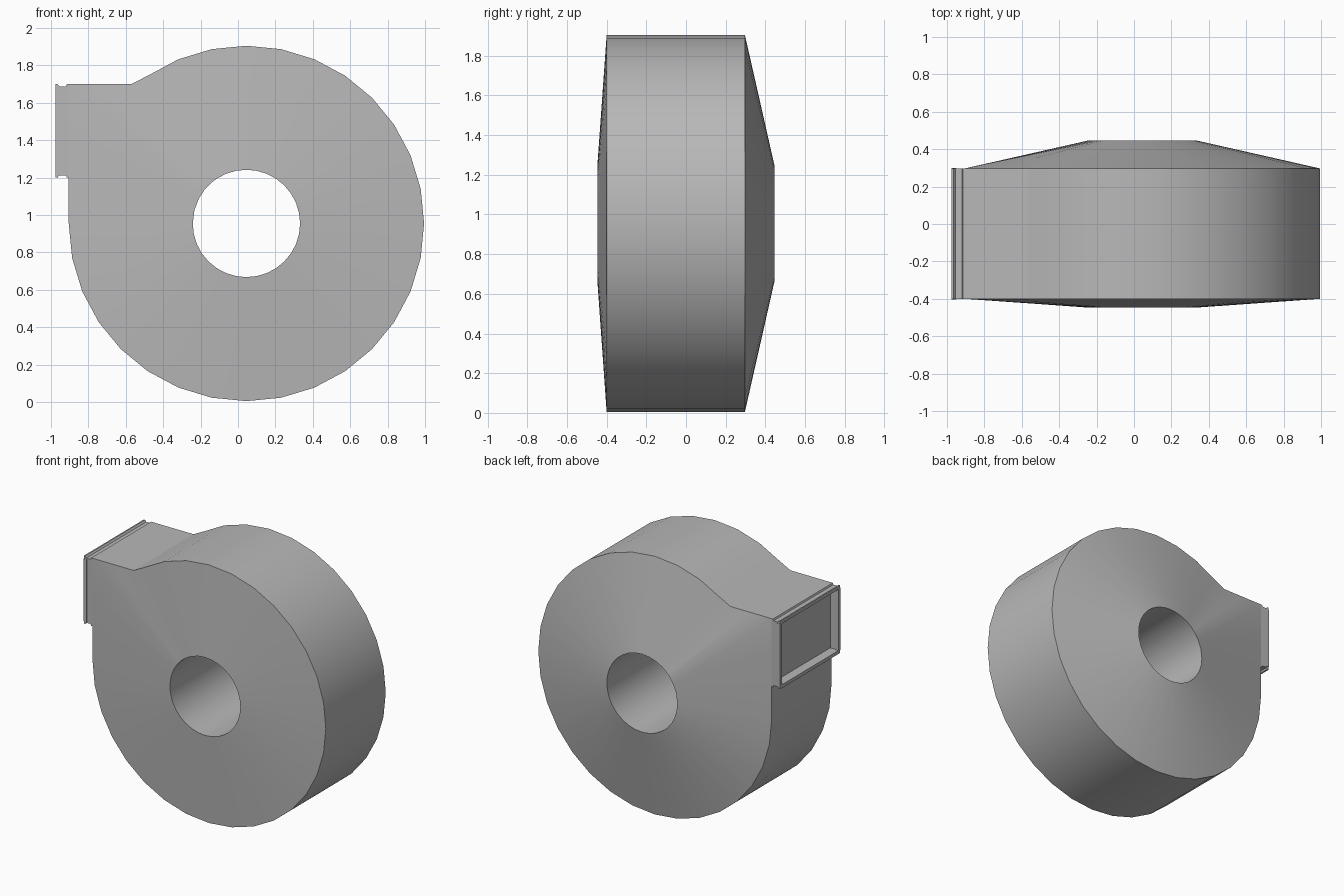
import bpy, bmesh, math

if "Cube" in bpy.data.objects:
    bpy.data.objects.remove(bpy.data.objects["Cube"])

CX, CZ, R, BORE = 0.045, 0.955, 0.95, 0.287
FRONT, BACK = -0.40, 0.297
DUCT_X, END_X, LOW, HIGH = -0.905, -0.975, 1.20, 1.70

grey = bpy.data.materials.new("casing_grey")
grey.use_nodes = True
grey.diffuse_color = (0.48, 0.48, 0.48, 1)
grey.node_tree.nodes["Principled BSDF"].inputs["Base Color"].default_value = (0.48, 0.48, 0.48, 1)


def finish(name, bm, smooth=False):
    bmesh.ops.recalc_face_normals(bm, faces=bm.faces)
    mesh = bpy.data.meshes.new(name)
    bm.to_mesh(mesh)
    bm.free()
    mesh.materials.append(grey)
    obj = bpy.data.objects.new(name, mesh)
    bpy.context.collection.objects.link(obj)
    if smooth:
        bpy.ops.object.select_all(action="DESELECT")
        obj.select_set(True)
        bpy.context.view_layer.objects.active = obj
        bpy.ops.object.shade_smooth_by_angle(angle=math.radians(20))
    return obj


def extrude_profile(name, points, y0, y1):
    bm = bmesh.new()
    a, b = ([bm.verts.new((x, y, z)) for x, z in points] for y in (y0, y1))
    bm.faces.new(a)
    bm.faces.new(b)
    for i in range(len(points)):
        j = (i + 1) % len(points)
        bm.faces.new((a[i], a[j], b[j], b[i]))
    return finish(name, bm)


def box(x0, x1, z0, z1):
    return [(x0, z0), (x1, z0), (x1, z1), (x0, z1)]


# Scroll outline: round casing running into the square outlet
outline = []
for i in range(28):
    a = math.pi + i * math.tau / 32
    outline.append((CX + R * math.cos(a), CZ + R * math.sin(a)))
outline += [(-0.57, HIGH), (-0.74, HIGH), (DUCT_X, HIGH), (DUCT_X, 1.45), (DUCT_X, LOW)]

# Bore points share the direction of the outline points
bore = []
for x, z in outline:
    a = math.atan2(z - CZ, x - CX)
    bore.append((CX + BORE * math.cos(a), CZ + BORE * math.sin(a)))

# Casing: rim, sloped front and back, and through bore
bm = bmesh.new()
loops = [[bm.verts.new((x, y, z)) for x, z in pts] for pts, y in
         ((outline, FRONT), (outline, BACK), (bore, 0.447), (bore, -0.447))]
for k in range(4):
    p, q = loops[k], loops[(k + 1) % 4]
    for i in range(len(outline)):
        j = (i + 1) % len(outline)
        bm.faces.new((p[i], p[j], q[j], q[i]))
finish("blower_casing", bm, smooth=True)

# Outlet flange: grooved strips above and below, thin walls at the sides
for name, edge, s in (("outlet_top_flange", HIGH, -1), ("outlet_bottom_flange", LOW, 1)):
    profile = [(DUCT_X, edge), (-0.915, edge), (-0.92, edge + s * 0.012),
               (-0.955, edge + s * 0.012), (-0.965, edge), (END_X, edge),
               (END_X, edge + s * 0.025), (DUCT_X, edge + s * 0.025)]
    extrude_profile(name, profile, FRONT, BACK)
for name, y, s in (("outlet_front", FRONT, 1), ("outlet_back", BACK, -1)):
    extrude_profile(name + "_wall", box(-0.95, DUCT_X, LOW + 0.012, HIGH - 0.012), y, y + s * 0.015)
    extrude_profile(name + "_lip", box(END_X, -0.95, LOW + 0.02, HIGH - 0.02), y - s * 0.003, y + s * 0.02)
